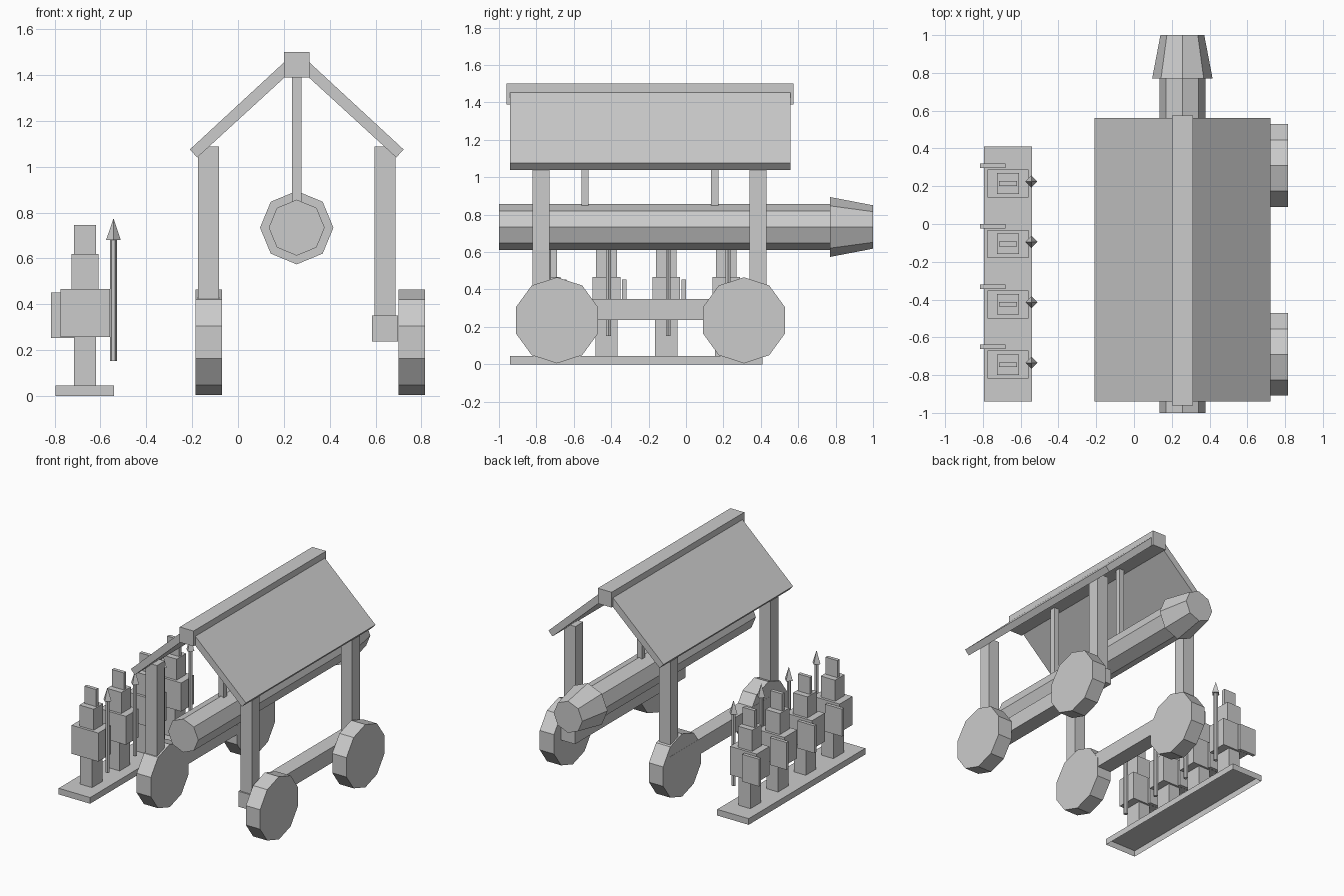
import bpy
import bmesh
import math
from mathutils import Matrix

cube = bpy.data.objects.get("Cube")
if cube:
    bpy.data.objects.remove(cube, do_unlink=True)

grey = bpy.data.materials.new("plain grey")
grey.use_nodes = True
grey.diffuse_color = (0.6, 0.6, 0.6, 1)
grey.node_tree.nodes["Principled BSDF"].inputs["Base Color"].default_value = (0.6, 0.6, 0.6, 1)


def finish(name, bm):
    bmesh.ops.recalc_face_normals(bm, faces=bm.faces)
    mesh = bpy.data.meshes.new(name)
    bm.to_mesh(mesh)
    bm.free()
    mesh.materials.append(grey)
    obj = bpy.data.objects.new(name, mesh)
    bpy.context.collection.objects.link(obj)
    return obj


def box(name, xs, ys, zs, open_bottom=False):
    """Box given by its extent on each axis."""
    bm = bmesh.new()
    bmesh.ops.create_cube(bm, size=1)
    for v in bm.verts:
        v.co = [(lo + hi) / 2 + c * (hi - lo) for c, (lo, hi) in zip(v.co, (xs, ys, zs))]
    if open_bottom:
        low = min(bm.faces, key=lambda f: f.calc_center_median().z)
        bmesh.ops.delete(bm, geom=[low], context='FACES_ONLY')
    return finish(name, bm)


def cone(name, sides, r1, r2, start, length, axis='Z'):
    """Prism or cone running from start along an axis, one corner on a main axis."""
    bm = bmesh.new()
    bmesh.ops.create_cone(bm, cap_ends=True, segments=sides, radius1=r1, radius2=r2, depth=length)
    bmesh.ops.rotate(bm, verts=bm.verts, matrix=Matrix.Rotation(math.pi / 2, 3, 'Z'))
    bmesh.ops.translate(bm, verts=bm.verts, vec=(0, 0, length / 2))
    if axis == 'X':
        turn = Matrix.Rotation(math.pi / 2, 3, 'Y')
    elif axis == 'Y':
        turn = Matrix.Rotation(-math.pi / 2, 3, 'X')
    else:
        turn = Matrix.Identity(3)
    bmesh.ops.rotate(bm, verts=bm.verts, matrix=turn)
    bmesh.ops.translate(bm, verts=bm.verts, vec=start)
    return finish(name, bm)


def around(c, half):
    return (c - half, c + half)


MID = 0.256          # centre plane of the ram
FRAME = 0.385        # side frames either side of it

# Ram: long log with a flared head at the back end
LOG_Z = 0.734
cone("ram_log", 8, 0.122, 0.122, (MID, -1, LOG_Z), 1.8, 'Y')
cone("ram_head", 8, 0.16, 0.116, (MID, 0.77, LOG_Z), 0.23, 'Y')
for y in (-0.54, 0.155):
    box("hanging_bar", around(MID, 0.02), around(y, 0.02), (0.8, 1.42))

# Side frames: bottom beam, posts and wheels
for side, wheel_x in ((-1, -0.185), (1, 0.7)):
    x = MID + side * FRAME
    box("side_beam", around(x, 0.057), (-0.83, 0.45), (0.237, 0.35))
    for y in (-0.775, 0.385):
        box("post", around(x, 0.046), around(y, 0.045), (0.25, 1.088))
    for y in (-0.69, 0.31):
        cone("wheel", 10, 0.23, 0.23, (wheel_x, y, 0.235), 0.115, 'X')

# Roof: ridge beam and two sloping panels
box("ridge_beam", around(MID, 0.056), (-0.96, 0.575), (1.388, 1.5))
PANEL = [(0.466, 1.075), (0.434, 1.04), (0.03, 1.41), (0.03, 1.478)]
for side in (-1, 1):
    bm = bmesh.new()
    face = bm.faces.new([bm.verts.new((MID + side * dx, -0.94, z)) for dx, z in PANEL])
    sweep = bmesh.ops.extrude_face_region(bm, geom=[face])
    moved = [g for g in sweep["geom"] if isinstance(g, bmesh.types.BMVert)]
    bmesh.ops.translate(bm, verts=moved, vec=(0, 1.5, 0))
    finish("roof_panel", bm)

# Row of guards on a hollow base
box("guard_base", (-0.795, -0.54), (-0.94, 0.41), (0, 0.045), open_bottom=True)
GUARD_X = -0.667
for i in range(4):
    y = 0.215 - 0.32 * i
    box("guard_legs", around(GUARD_X, 0.048), around(y, 0.06), (0.045, 0.26))
    box("guard_torso", around(GUARD_X, 0.108), around(y, 0.074), (0.257, 0.466))
    box("guard_head", around(GUARD_X, 0.058), around(y, 0.055), (0.466, 0.62))
    box("guard_crest", around(GUARD_X, 0.048), around(y, 0.013), (0.62, 0.745))
    box("guard_shield", (-0.816, -0.68), around(y + 0.094, 0.012), (0.252, 0.452))
    cone("spear_shaft", 6, 0.015, 0.015, (-0.543, y + 0.01, 0.152), 0.535)
    cone("spear_tip", 4, 0.032, 0, (-0.543, y + 0.01, 0.68), 0.095)
